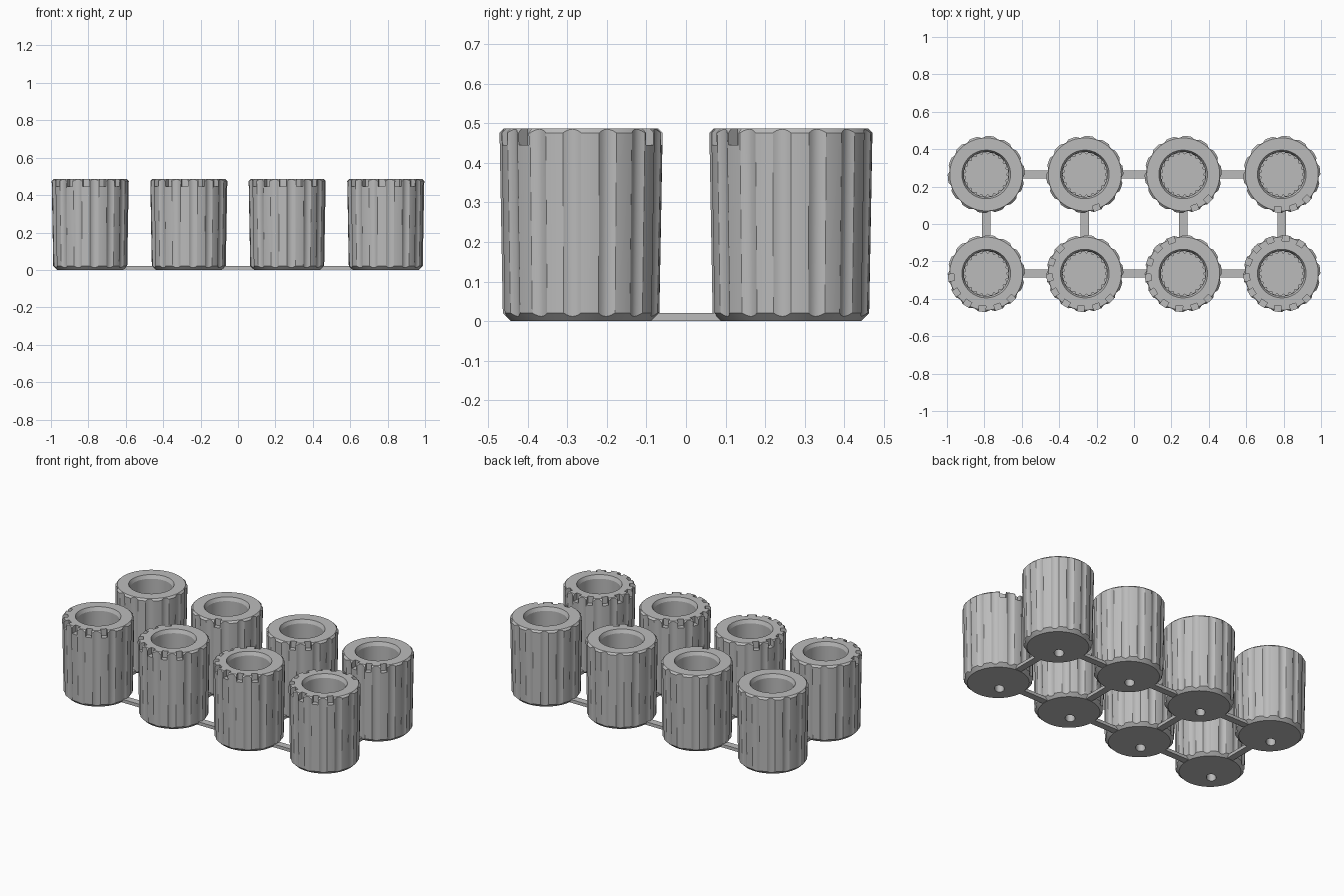
import bpy, bmesh, math
from mathutils import Matrix, Vector

cube = bpy.data.objects.get("Cube")
if cube:
    bpy.data.objects.remove(cube, do_unlink=True)

HEIGHT, RADIUS, TAPER = 0.487, 0.206, 0.96
FLUTES, SAMPLES = 14, 12
PITCH = math.tau / FLUTES
PHASE = PITCH / 4            # angle of the first ridge centre
N = FLUTES * SAMPLES

grey = bpy.data.materials.new("light grey")
grey.use_nodes = True
grey.diffuse_color = (0.5, 0.5, 0.5, 1)
grey.node_tree.nodes["Principled BSDF"].inputs["Base Color"].default_value = (0.5, 0.5, 0.5, 1)


def make_object(name, bm):
    bmesh.ops.recalc_face_normals(bm, faces=bm.faces)
    mesh = bpy.data.meshes.new(name)
    bm.to_mesh(mesh)
    bm.free()
    mesh.materials.append(grey)
    obj = bpy.data.objects.new(name, mesh)
    bpy.context.collection.objects.link(obj)
    return obj


def add_box(bm, size, matrix):
    bmesh.ops.create_cube(bm, size=1, matrix=matrix @ Matrix.Diagonal((*size, 1)))


def fluted(i):
    """Radius with flat ridges and shallow concave grooves."""
    u = (i % SAMPLES) / SAMPLES
    t = (u - 0.5) / 0.25
    return RADIUS - 0.009 * max(0, 1 - t * t)


def splined(i):
    """Radius of the small inner teeth."""
    return (0.118, 0.118, 0.118, 0.115, 0.109, 0.108, 0.109, 0.115)[i % 8]


def cup_body():
    """Closed fluted cup with chamfers and a splined bore."""
    bm = bmesh.new()

    def ring(radius, height):
        verts = []
        for i in range(N):
            a = PHASE + math.tau * i / N
            r = radius(i) if callable(radius) else radius
            z = height(r) if callable(height) else height
            verts.append(bm.verts.new((r * math.cos(a), r * math.sin(a), z)))
        return verts

    rings = [
        ring(0.177, 0),
        ring(lambda i: fluted(i) * TAPER, lambda r: r - 0.177),
        ring(fluted, lambda r: HEIGHT - (r - 0.195)),
        ring(0.195, HEIGHT),
        ring(0.130, HEIGHT),
        ring(0.120, 0.465),
        ring(0.120, 0.30),
        ring(splined, 0.30),
        ring(splined, 0.10),
    ]
    for low, high in zip(rings, rings[1:]):
        for i in range(N):
            j = (i + 1) % N
            bm.faces.new((low[i], low[j], high[j], high[i]))
    bm.faces.new(rings[0])
    bm.faces.new(rings[-1])
    return bm


def cutter_body(notches):
    """Rim notches on chosen ridges and the hole under the base."""
    bm = bmesh.new()
    for k in notches:
        turn = Matrix.Rotation(PHASE + PITCH * k, 4, 'Z')
        add_box(bm, (0.06, 0.036, 0.1), turn @ Matrix.Translation((0.203, 0, HEIGHT + 0.008)))
    hole = Matrix.Rotation(math.radians(-135), 4, 'Z') @ Matrix.Translation((0.07, 0, 0))
    bmesh.ops.create_cone(bm, cap_ends=True, segments=24, radius1=0.028, radius2=0.028,
                          depth=0.1, matrix=hole @ Matrix.Diagonal((1.4, 1, 1, 1)))
    return bm


def make_cup(name, centre, notches):
    cup = make_object(name, cup_body())
    cutter = make_object("notch_cutter", cutter_body(notches))
    cutter.hide_render = True
    mod = cup.modifiers.new("notches", 'BOOLEAN')
    mod.operation, mod.solver, mod.object = 'DIFFERENCE', 'EXACT', cutter
    bpy.ops.object.select_all(action='DESELECT')
    cup.select_set(True)
    bpy.context.view_layer.objects.active = cup
    bpy.ops.object.modifier_apply(modifier=mod.name)
    bpy.data.objects.remove(cutter, do_unlink=True)
    bpy.ops.object.shade_smooth_by_angle(angle=math.radians(20))
    cup.location = centre


# Cups: the number of rim notches grows along the two rows
columns = (-0.79, -0.263, 0.263, 0.79)
rows = (0.265, -0.265)
back_notches = ([], [-3], [-3, -2], [-4, -3, -2])
front_first = (-7, -9, -10, -12)
for c, x in enumerate(columns):
    make_cup(f"back_cup_{c + 1}", (x, rows[0], 0), back_notches[c])
    make_cup(f"front_cup_{c + 1}", (x, rows[1], 0), range(front_first[c], -1))


# Flat connecting strips between neighbouring cups
def make_strip(name, start, end):
    a, b = Vector(start), Vector(end)
    d = b - a
    bm = bmesh.new()
    turn = Matrix.Rotation(math.atan2(d.y, d.x), 4, 'Z')
    add_box(bm, (d.length - 0.35, 0.044, 0.02),
            Matrix.Translation((a + b) / 2 + Vector((0, 0, 0.011))) @ turn)
    make_object(name, bm)


for label, y in zip(("back", "front"), rows):
    for c in range(3):
        make_strip(f"{label}_strip_{c + 1}", (columns[c], y, 0), (columns[c + 1], y, 0))
for c, x in enumerate(columns):
    make_strip(f"cross_strip_{c + 1}", (x, rows[1], 0), (x, rows[0], 0))
